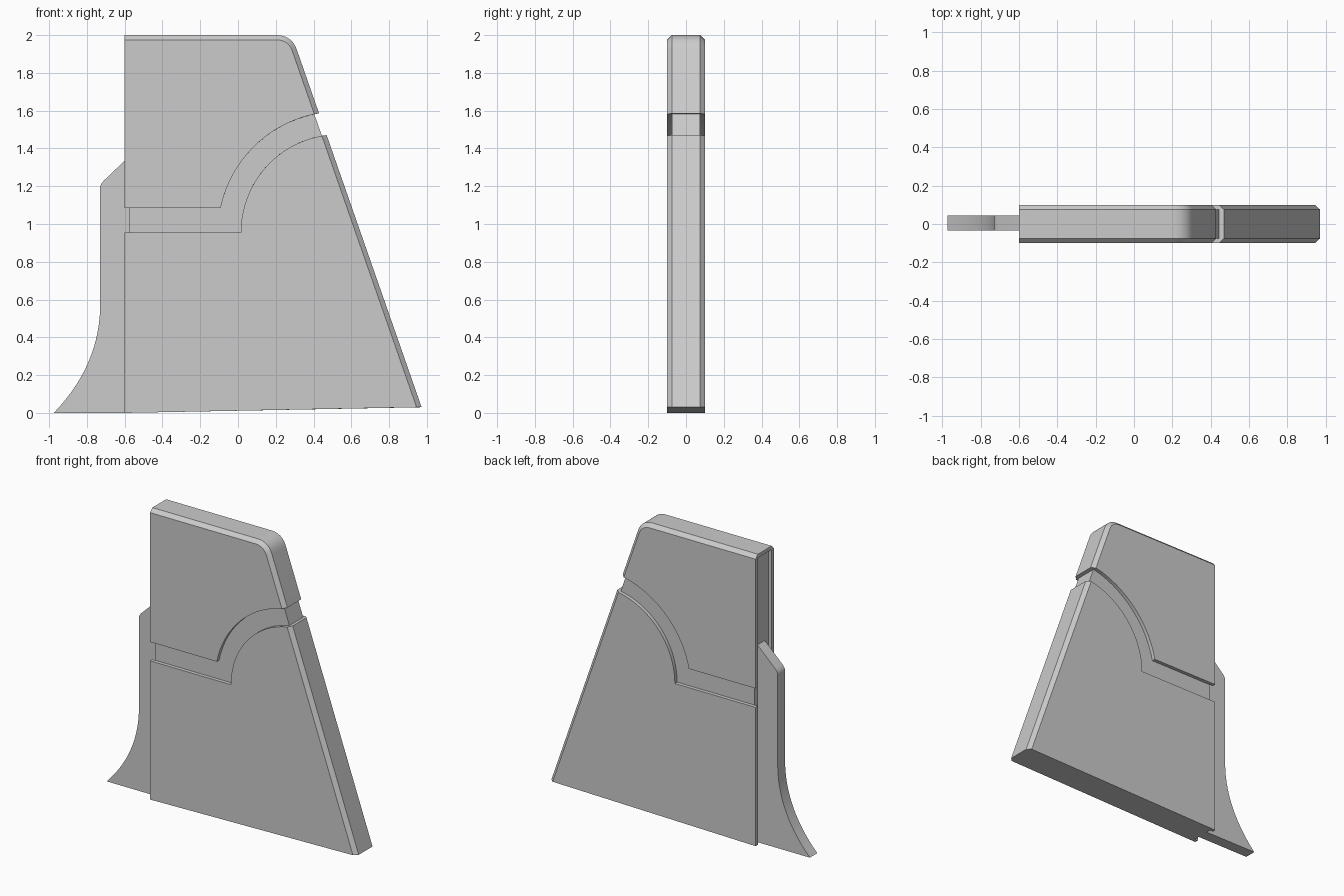
import bpy, bmesh, math

default = bpy.data.objects.get("Cube")
if default:
    bpy.data.objects.remove(default, do_unlink=True)

grey = bpy.data.materials.new("plain grey")
grey.use_nodes = True
grey.diffuse_color = (0.6, 0.6, 0.6, 1)
grey.node_tree.nodes["Principled BSDF"].inputs["Base Color"].default_value = (0.6, 0.6, 0.6, 1)

LEFT, HALF, CHAMFER = -0.6, 0.1, 0.025
INNER = HALF - CHAMFER
CX, CZ = 0.535, 0.955          # centre of the curved groove
R_LOW, R_HIGH = 0.52, 0.64     # groove radii
GROOVE_TOP = 1.085


def loft(name, rings):
    """Solid from matching (y, profile) rings; profiles are x, z points."""
    bm = bmesh.new()
    loops = [[bm.verts.new((x, y, z)) for x, z in pts] for y, pts in rings]
    for a, b in zip(loops, loops[1:]):
        for i in range(len(a)):
            j = (i + 1) % len(a)
            bm.faces.new((a[i], a[j], b[j], b[i]))
    bm.faces.new(loops[0])
    bm.faces.new(loops[-1])
    bmesh.ops.recalc_face_normals(bm, faces=bm.faces)
    mesh = bpy.data.meshes.new(name)
    bm.to_mesh(mesh)
    bm.free()
    mesh.materials.append(grey)
    obj = bpy.data.objects.new(name, mesh)
    bpy.context.collection.objects.link(obj)
    return obj


def slant_x(z, inset):
    return 0.972 - (z - 0.03) * 0.349 - inset * 1.06


def bezier(a, b, c, n):
    return [tuple((1 - t) ** 2 * p + 2 * t * (1 - t) * q + t * t * r
                  for p, q, r in zip(a, b, c)) for t in (i / n for i in range(n + 1))]


def groove_arc(radius, z_start, inset, n=20):
    """Arc from a straight groove edge to the sloping side."""
    x = 0.4
    for _ in range(20):
        x = slant_x(CZ + math.sqrt(radius ** 2 - (x - CX) ** 2), inset)
    start = math.pi - math.asin((z_start - CZ) / radius)
    end = math.acos((x - CX) / radius)
    angles = [start + (end - start) * i / n for i in range(n + 1)]
    return [(CX + radius * math.cos(a), CZ + radius * math.sin(a)) for a in angles]


def lower_profile(inset):
    return ([(LEFT, 0), (LEFT, CZ)] + groove_arc(R_LOW, CZ, inset)
            + [(slant_x(0.03, inset), 0.03)])


def upper_profile(inset):
    top = 2 - inset
    corner = slant_x(top, inset)
    cut = (0.116 - inset) * 0.711
    fillet = bezier((corner - cut, top), (corner, top),
                    (corner + cut * 0.33, top - cut * 0.944), 10)
    return ([(LEFT, GROOVE_TOP)] + groove_arc(R_HIGH, GROOVE_TOP, inset)
            + fillet[::-1] + [(LEFT, top)])


def block(name, profile):
    return loft(name, [(-HALF, profile(CHAMFER)), (-INNER, profile(0)),
                       (INNER, profile(0)), (HALF, profile(CHAMFER))])


def box(x0, x1, z0, z1):
    return [(x0, z0), (x1, z0), (x1, z1), (x0, z1)]


# Chamfered upper and lower bodies, with a shallow recess in the straight edge
bodies = [block("lower_body", lower_profile), block("upper_body", upper_profile)]
recess = box(LEFT - 0.1, LEFT + CHAMFER, -0.1, 2 - CHAMFER)
cutter = loft("recess_cutter", [(-INNER, recess), (INNER, recess)])
cutter.hide_render = True
for body in bodies:
    mod = body.modifiers.new("recess", "BOOLEAN")
    mod.operation, mod.object, mod.solver = "DIFFERENCE", cutter, "EXACT"
    bpy.context.view_layer.objects.active = body
    bpy.ops.object.modifier_apply(modifier=mod.name)
bpy.data.objects.remove(cutter, do_unlink=True)

# Core joining the bodies, seen in the groove
core = [(LEFT + CHAMFER, 0.8), (slant_x(0.8, CHAMFER), 0.8),
        (slant_x(1.7, CHAMFER), 1.7), (LEFT + CHAMFER, 1.7)]
core_obj = loft("groove_core", [(-INNER, core), (INNER, core)])

# Thin flared fin on the straight edge
inside = LEFT + CHAMFER
fin = ([(inside, 0)] + bezier((-0.975, 0), (-0.735, 0.25), (-0.73, 0.56), 14)
       + bezier((-0.73, 1.19), (-0.73, 1.21), (-0.71, 1.23), 5)
       + [(LEFT, 1.335), (inside, 1.357)])
fin_obj = loft("edge_fin", [(-0.035, fin), (0.045, fin)])

# Smooth the curves and keep the edges sharp
bpy.ops.object.select_all(action="DESELECT")
for obj in bodies + [core_obj, fin_obj]:
    obj.select_set(True)
bpy.context.view_layer.objects.active = fin_obj
bpy.ops.object.shade_smooth_by_angle(angle=math.radians(25))
